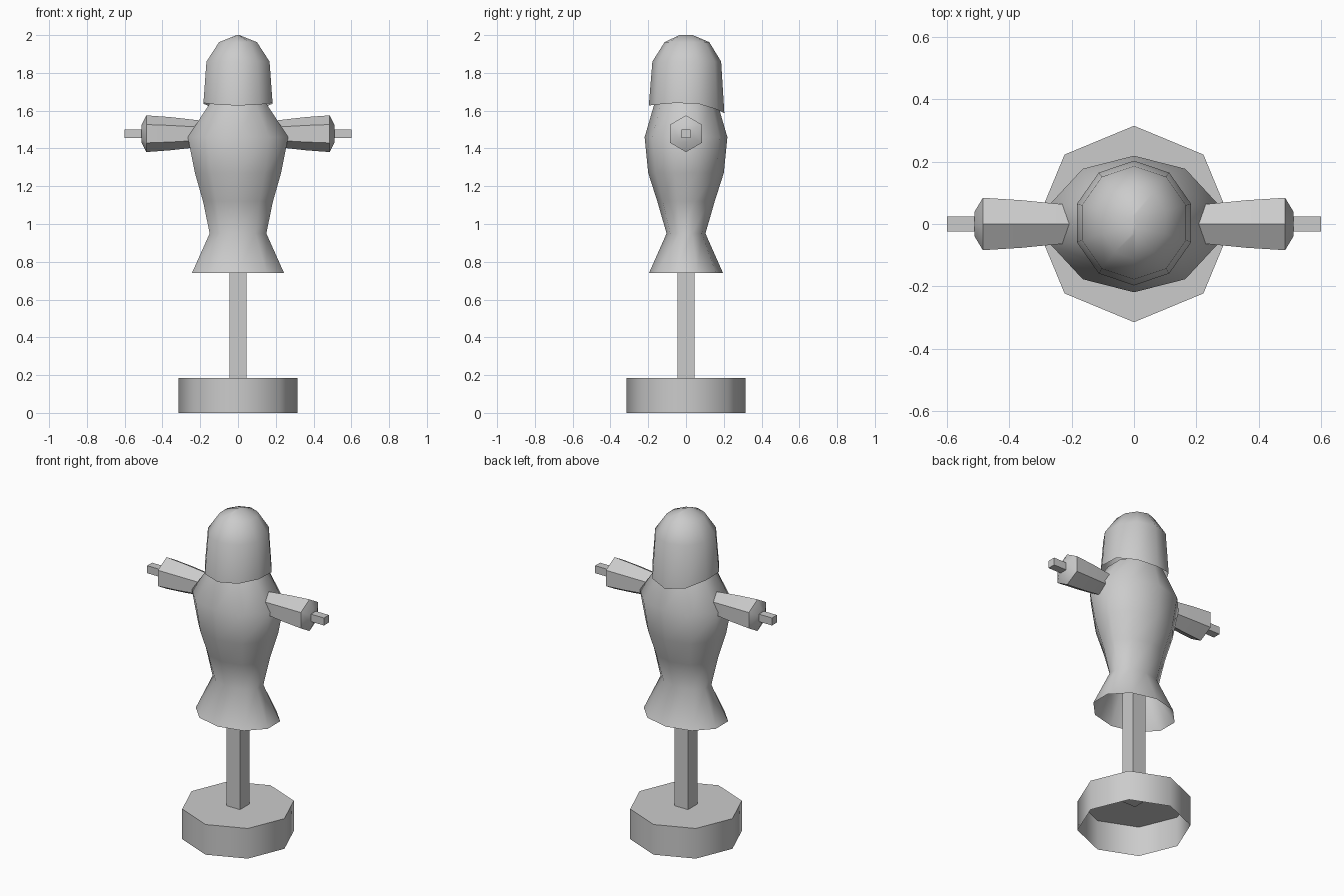
import bpy, bmesh
from math import sin, cos, pi, radians

if "Cube" in bpy.data.objects:
    bpy.data.objects.remove(bpy.data.objects["Cube"])


def finish(name, bm):
    bmesh.ops.recalc_face_normals(bm, faces=bm.faces)
    mesh = bpy.data.meshes.new(name)
    bm.to_mesh(mesh)
    bm.free()
    obj = bpy.data.objects.new(name, mesh)
    bpy.context.collection.objects.link(obj)
    bpy.ops.object.select_all(action='DESELECT')
    bpy.context.view_layer.objects.active = obj
    obj.select_set(True)
    bpy.ops.object.shade_smooth_by_angle(angle=radians(50))
    return obj


def loft(name, rings, sides, point, cap_end=False):
    """Skin a stack of rings; point(ring, cos, sin) gives each corner."""
    bm = bmesh.new()
    loops = []
    for ring in rings:
        angles = [pi / 2 + 2 * pi * i / sides for i in range(sides)]
        loops.append([bm.verts.new(point(ring, cos(a), sin(a))) for a in angles])
    for lo, hi in zip(loops, loops[1:]):
        for i in range(sides):
            j = (i + 1) % sides
            bm.faces.new((lo[i], lo[j], hi[j], hi[i]))
    if cap_end:
        bm.faces.new(loops[-1])
    return finish(name, bm)


def box(name, low, high):
    bm = bmesh.new()
    bmesh.ops.create_cube(bm, size=1)
    for v in bm.verts:
        v.co = [(l + h) / 2 + c * (h - l) for c, l, h in zip(v.co, low, high)]
    return finish(name, bm)


def upright(ring, c, s):
    z, half_x, half_y, cy = ring
    return (half_x * c / cos(pi / 10), cy + half_y * s, z)


# Base: octagonal drum, open underneath
loft("base", [(0, .315), (.185, .315)], 8,
     lambda r, c, s: (r[1] * c, r[1] * s, r[0]), cap_end=True)

# Pole
box("pole", (-.045, -.045, .17), (.045, .045, 1.0))

# Body: flared sack, open at the hem
loft("body", [(.74, .244, .196, 0), (.95, .15, .103, 0), (1.12, .185, .152, 0),
              (1.27, .228, .2, 0), (1.46, .266, .219, 0), (1.645, .145, .165, 0)],
     10, upright)


# Hood: hem hangs lower at the back
def hood_point(ring, c, s):
    x, y, z = upright(ring, c, s)
    if ring[0] < 1.7:
        z -= .055 * s * s if s > 0 else .015 * s * s
    return (x, y, z)


loft("hood", [(1.642, .183, .2, .003), (1.86, .167, .182, .004),
              (1.963, .1, .118, .005), (2.0, .006, .035, 0)],
     10, hood_point, cap_end=True)

# Sleeves and crossbar ends
for side, label in ((-1, "left"), (1, "right")):
    loft(label + "_sleeve", [(.2, .07), (.36, .088), (.485, .097), (.512, .045)], 6,
         lambda r, c, s: (side * r[0], r[1] * c, 1.478 + r[1] * s), cap_end=True)
    xs = sorted((side * .49, side * .6))
    box(label + "_crossbar_end", (xs[0], -.024, 1.455), (xs[1], .024, 1.501))
